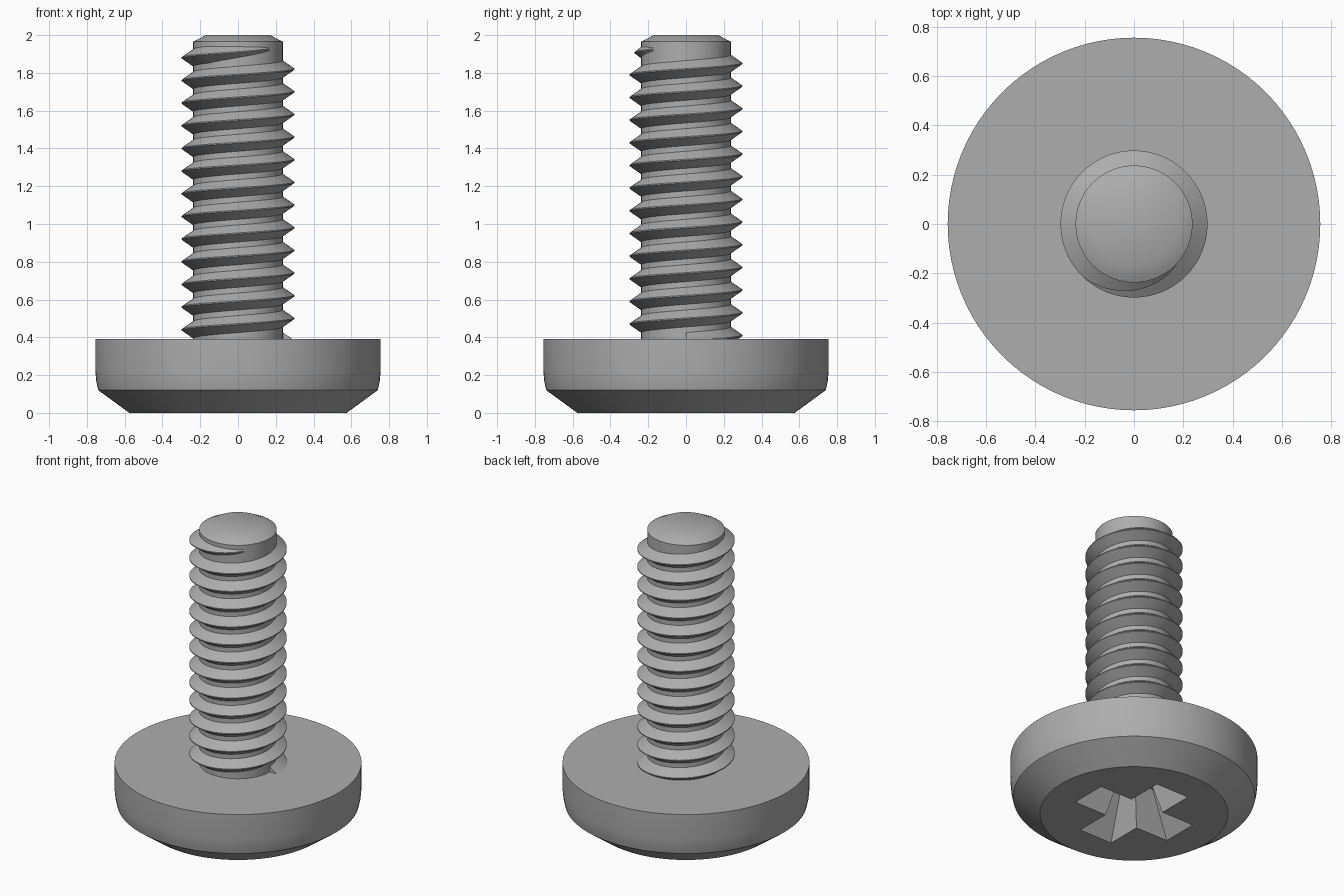
import bpy, bmesh
from math import sin, cos, pi, radians

if "Cube" in bpy.data.objects:
    bpy.data.objects.remove(bpy.data.objects["Cube"])

STEEL = (0.42, 0.42, 0.42, 1)
steel = bpy.data.materials.new("grey steel")
steel.use_nodes = True
steel.diffuse_color = STEEL
steel.node_tree.nodes["Principled BSDF"].inputs["Base Color"].default_value = STEEL


def skin(name, rings):
    """Bridge a list of closed point rings and cap both ends."""
    bm = bmesh.new()
    rows = [[bm.verts.new(p) for p in ring] for ring in rings]
    n = len(rows[0])
    for a, b in zip(rows, rows[1:]):
        for i in range(n):
            j = (i + 1) % n
            bm.faces.new((a[i], a[j], b[j], b[i]))
    bm.faces.new(rows[0][::-1])
    bm.faces.new(rows[-1])
    bmesh.ops.recalc_face_normals(bm, faces=bm.faces)
    mesh = bpy.data.meshes.new(name)
    bm.to_mesh(mesh)
    bm.free()
    mesh.materials.append(steel)
    ob = bpy.data.objects.new(name, mesh)
    bpy.context.collection.objects.link(ob)
    return ob


def lathe(name, profile, n=96):
    return skin(name, [[(r * cos(2 * pi * i / n), r * sin(2 * pi * i / n), z)
                        for i in range(n)] for r, z in profile])


def smooth(ob):
    bpy.ops.object.select_all(action="DESELECT")
    ob.select_set(True)
    bpy.context.view_layer.objects.active = ob
    bpy.ops.object.shade_smooth_by_angle(angle=radians(30))


# Wide head with a bevelled underside
head = lathe("head", [(0.575, 0), (0.74, 0.12), (0.75, 0.165), (0.755, 0.22), (0.755, 0.39)])


# Cross recess, tapering as it goes deeper
def cross(half, reach, z):
    pts = []
    for k in range(4):
        c, s = cos(k * pi / 2), sin(k * pi / 2)
        for x, y in ((reach, -half), (reach, half), (half, half)):
            pts.append((x * c - y * s, x * s + y * c, z))
    return pts


cutter = skin("recess_cutter", [cross(0.13, 0.383, -0.03), cross(0.06, 0.2, 0.27)])
cutter.hide_render = True
cut = head.modifiers.new("recess", "BOOLEAN")
cut.operation = "DIFFERENCE"
cut.solver = "EXACT"
cut.object = cutter
bpy.context.view_layer.objects.active = head
bpy.ops.object.modifier_apply(modifier="recess")
bpy.data.objects.remove(cutter)
smooth(head)

# Plain core with a chamfered tip
CORE = 0.237
smooth(lathe("shaft", [(CORE, 0.36), (CORE, 1.965), (0.17, 2.0)]))

# Helical thread ridge, fading out near the tip
PITCH, CREST, STEPS = 0.12, 0.298, 64
TURNS = 12
rings = []
for i in range(TURNS * STEPS + int(STEPS * 0.9) + 1):
    turn = i / STEPS
    a = 2 * pi * turn
    z = 1.82 + PITCH * (turn - TURNS)
    fade = min(1, max(0.0, (TURNS + 0.9 - turn) / 0.27))
    tip = CORE - 0.004 + (CREST - CORE + 0.004) * fade
    half = 0.012 + 0.034 * fade
    section = ((CORE - 0.01, -half - 0.006), (tip, -0.003), (tip, 0.003), (CORE - 0.01, half + 0.006))
    rings.append([(r * cos(a), r * sin(a), z + h) for r, h in section])
smooth(skin("thread", rings))
